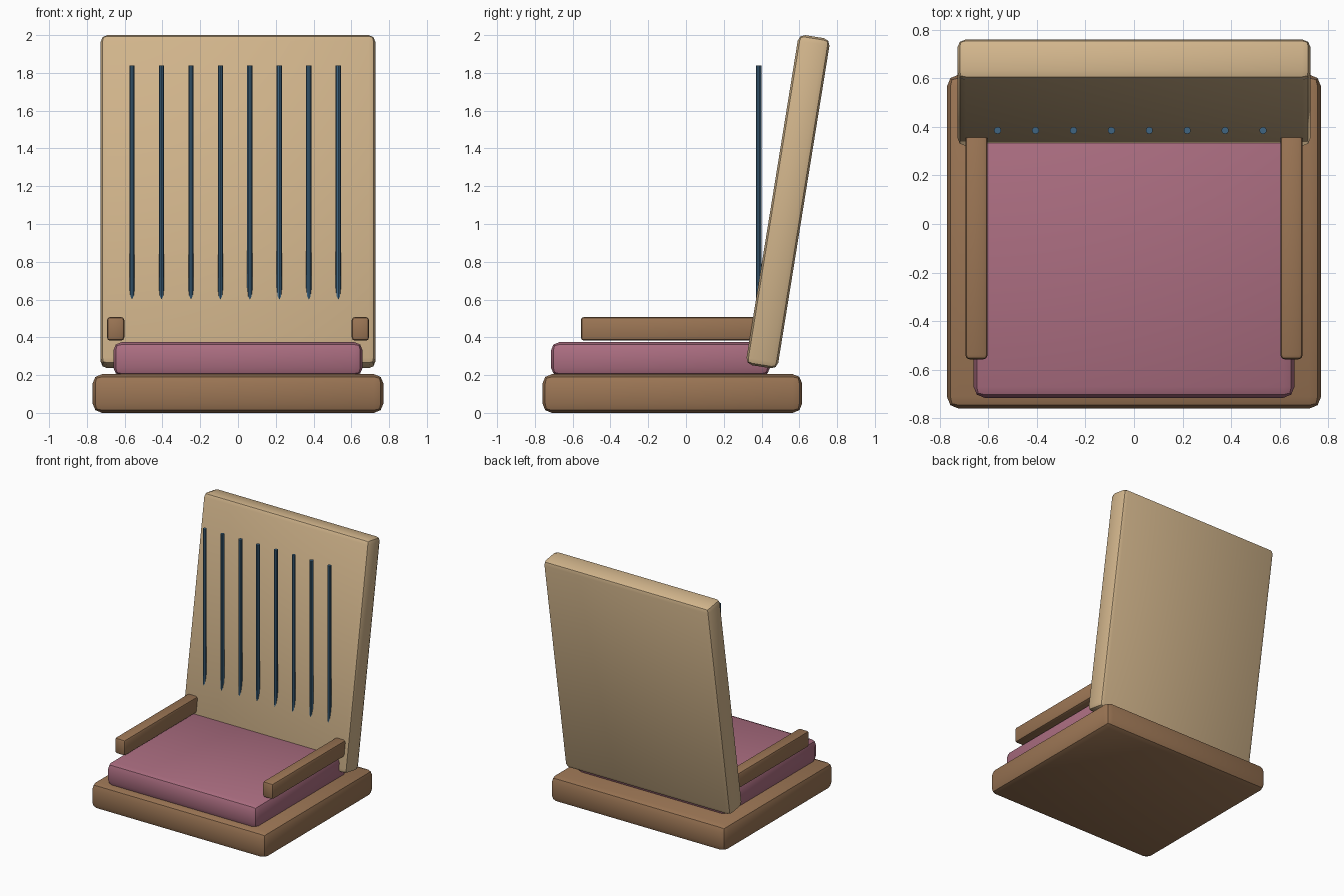
import bpy
import math

if "Cube" in bpy.data.objects:
    bpy.data.objects.remove(bpy.data.objects["Cube"])


def material(name, rgb):
    m = bpy.data.materials.new(name)
    m.diffuse_color = (*rgb, 1)
    m.use_nodes = True
    m.node_tree.nodes["Principled BSDF"].inputs["Base Color"].default_value = m.diffuse_color
    return m


wood = material("brown_wood", (0.33, 0.18, 0.09))
tan = material("tan_panel", (0.64, 0.46, 0.26))
pink = material("pink_fabric", (0.41, 0.155, 0.22))
blue = material("blue_metal", (0.05, 0.13, 0.22))


def finish(obj, name, mat):
    obj.name = name
    obj.data.materials.append(mat)
    bpy.ops.object.shade_smooth_by_angle(angle=math.radians(30))
    return obj


def rounded_box(name, lo, hi, bevel, mat, tilt=0.0):
    centre = [(a + b) / 2 for a, b in zip(lo, hi)]
    bpy.ops.mesh.primitive_cube_add(size=1, location=centre, rotation=(tilt, 0, 0))
    obj = bpy.context.object
    obj.scale = [b - a for a, b in zip(lo, hi)]
    bpy.ops.object.transform_apply(location=False, rotation=False, scale=True)
    mod = obj.modifiers.new("bevel", 'BEVEL')
    mod.width = bevel
    mod.segments = 2
    bpy.ops.object.modifier_apply(modifier=mod.name)
    return finish(obj, name, mat)


# Base and cushion
rounded_box("base", (-0.77, -0.76, 0), (0.77, 0.615, 0.205), 0.05, wood)
rounded_box("cushion", (-0.66, -0.715, 0.195), (0.66, 0.445, 0.375), 0.045, pink)

# Reclined back panel
cy, cz, thick, length = 0.54, 1.118, 0.17, 1.77
rounded_box("back_panel", (-0.727, cy - thick / 2, cz - length / 2),
            (0.727, cy + thick / 2, cz + length / 2), 0.035, tan, tilt=-0.16)

# Armrests on both sides
for side, sx in (("left", -1), ("right", 1)):
    xs = sorted((sx * 0.602, sx * 0.694))
    rounded_box(side + "_armrest", (xs[0], -0.557, 0.382), (xs[1], 0.42, 0.508), 0.018, wood)

# Row of vertical rods in front of the back panel
z0, z1 = 0.5, 1.84
for i in range(8):
    bpy.ops.mesh.primitive_cylinder_add(vertices=10, radius=0.0148, depth=z1 - z0,
                                        location=(-0.561 + i * 0.156, 0.385, (z0 + z1) / 2))
    finish(bpy.context.object, f"back_rod_{i + 1}", blue)
